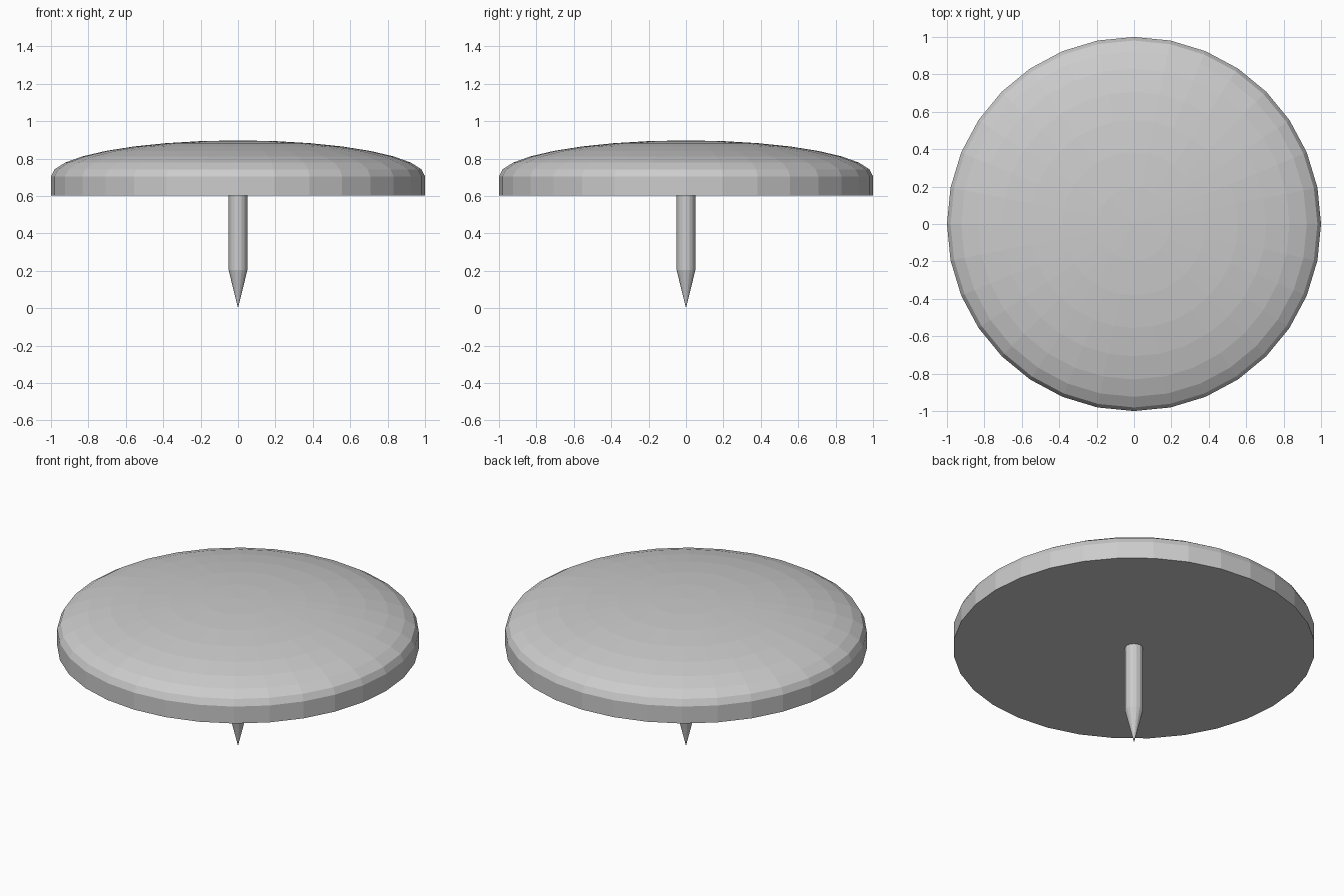
import bpy, bmesh
from math import sin, cos, pi

if "Cube" in bpy.data.objects:
    bpy.data.objects.remove(bpy.data.objects["Cube"])


def lathe(name, profile, sides):
    """Revolve (radius, z) points around z; radius 0 becomes a pole."""
    bm = bmesh.new()
    rings = []
    for r, z in profile:
        n = sides if r > 1e-6 else 1
        rings.append([bm.verts.new((r * cos(2 * pi * i / sides),
                                    r * sin(2 * pi * i / sides), z)) for i in range(n)])
    for a, b in zip(rings, rings[1:]):
        for i in range(sides):
            j = (i + 1) % sides
            quad = [a[i % len(a)], a[j % len(a)], b[j % len(b)], b[i % len(b)]]
            bm.faces.new(list(dict.fromkeys(quad)))
    for ring in (rings[0], rings[-1]):
        if len(ring) > 1:
            bm.faces.new(ring)
    bmesh.ops.recalc_face_normals(bm, faces=bm.faces)
    mesh = bpy.data.meshes.new(name)
    bm.to_mesh(mesh)
    bm.free()
    obj = bpy.data.objects.new(name, mesh)
    bpy.context.collection.objects.link(obj)
    return obj


# Head: short straight rim with a flattened half-sphere dome
rim_z, dome_h = 0.705, 0.192
dome = [(cos(k * pi / 16), rim_z + dome_h * sin(k * pi / 16)) for k in range(8)]
lathe("head", [(1, 0.602)] + dome + [(0, rim_z + dome_h)], 32)

# Pin: straight shaft with a conical point
lathe("pin", [(0, 0), (0.05, 0.203), (0.05, 0.61)], 16)
